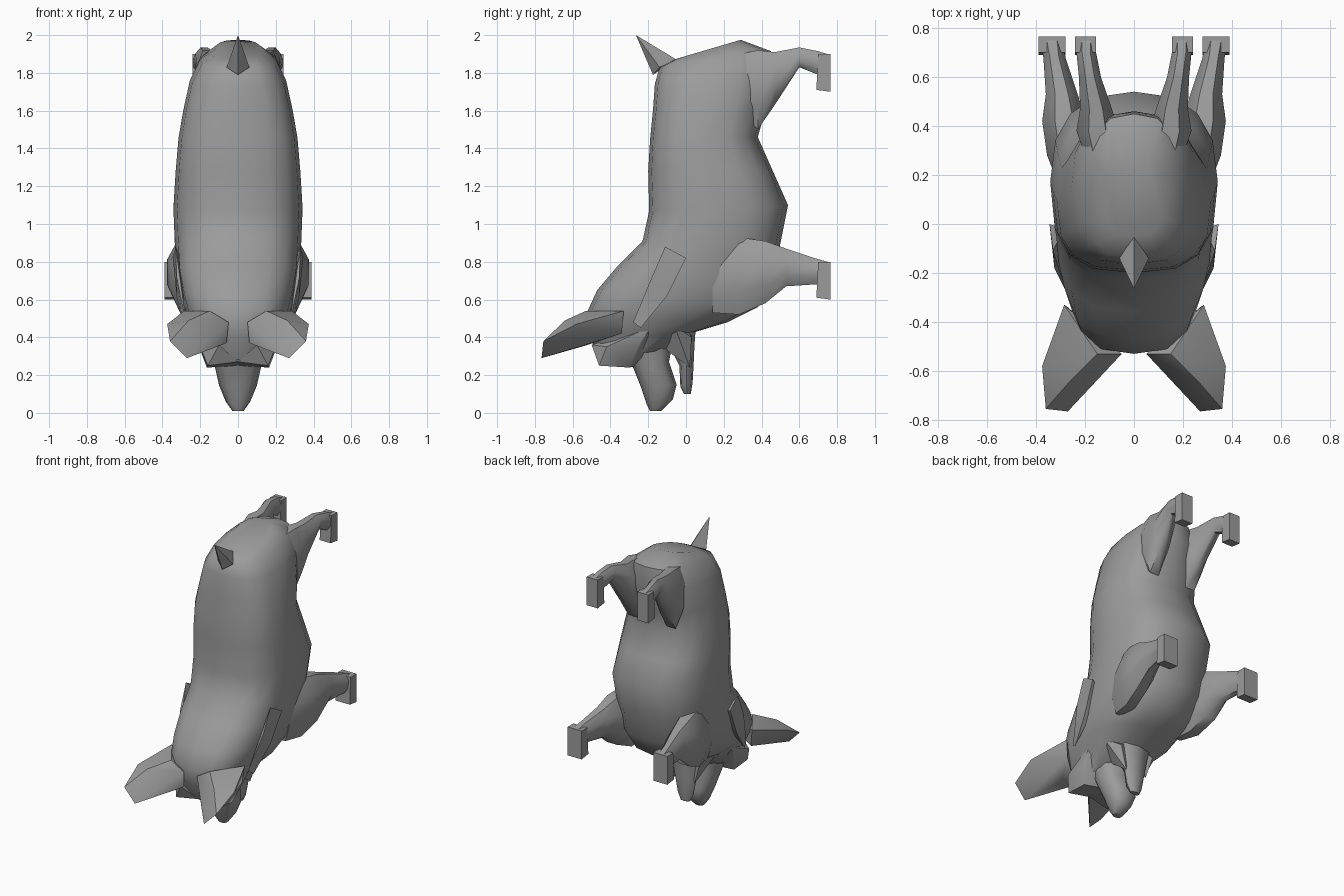
import bpy, bmesh, math

hide = bpy.data.materials.new("grey_hide")
hide.diffuse_color = (0.33, 0.33, 0.33, 1)


def finish(name, bm, angle=50):
    bmesh.ops.recalc_face_normals(bm, faces=bm.faces)
    me = bpy.data.meshes.new(name)
    bm.to_mesh(me)
    bm.free()
    me.materials.append(hide)
    ob = bpy.data.objects.new(name, me)
    bpy.context.collection.objects.link(ob)
    bpy.ops.object.select_all(action='DESELECT')
    bpy.context.view_layer.objects.active = ob
    ob.select_set(True)
    bpy.ops.object.shade_smooth_by_angle(angle=math.radians(angle))
    return ob


def skin(name, rings, angle=50):
    """Join rings of points into a capped tube."""
    bm = bmesh.new()
    vs = [[bm.verts.new(p) for p in r] for r in rings]
    n = len(vs[0])
    for a, b in zip(vs, vs[1:]):
        for i in range(n):
            j = (i + 1) % n
            bm.faces.new((a[i], a[j], b[j], b[i]))
    bm.faces.new(vs[0])
    bm.faces.new(vs[-1])
    return finish(name, bm, angle)


def trunk(name, sections, n=12, back=0.8, belly=0.8):
    """Sections: back y, back z, belly y, belly z, half width."""
    rings = []
    for yb, zb, yf, zf, hw in sections:
        ring = []
        for i in range(n):
            a = 2 * math.pi * i / n
            c, s = math.cos(a), math.sin(a)
            p = belly if c > 0 else back
            t = 0.5 + 0.5 * math.copysign(abs(c) ** p, c)
            x = hw * math.copysign(abs(s) ** p, s)
            ring.append((x, yb + (yf - yb) * t, zb + (zf - zb) * t))
        rings.append(ring)
    return skin(name, rings)


def limb(name, side, sections, n=8):
    """Sections: y, centre x, half width, top z, bottom z."""
    rings = []
    for y, cx, hw, zt, zb in sections:
        ring = []
        for i in range(n):
            a = 2 * math.pi * (i + 0.5) / n
            ring.append((side * (cx + hw * 1.08 * math.cos(a)), y,
                         (zt + zb) / 2 + (zt - zb) / 2 * 1.08 * math.sin(a)))
        rings.append(ring)
    return skin(name, rings)


def hull(name, pts, side=1, angle=45):
    bm = bmesh.new()
    for x, y, z in pts:
        bm.verts.new((side * x, y, z))
    bmesh.ops.convex_hull(bm, input=bm.verts)
    loose = [v for v in bm.verts if not v.link_faces]
    bmesh.ops.delete(bm, geom=loose, context='VERTS')
    return finish(name, bm, angle)


def hoof(name, side, x0, x1, z0, z1):
    pts = [(x, y, z) for x in (x0, x1) for y, z in
           ((0.69, z0 + 0.01), (0.765, z0), (0.765, z1), (0.70, z1))]
    hull(name, pts, side)


# Torso, shoulders and head, from the rump down to the face
trunk("body", [
    (-0.05, 1.875, 0.29, 1.975, 0.12),
    (-0.14, 1.83, 0.45, 1.915, 0.20),
    (-0.165, 1.74, 0.46, 1.78, 0.255),
    (-0.175, 1.60, 0.42, 1.60, 0.29),
    (-0.19, 1.45, 0.38, 1.46, 0.315),
    (-0.20, 1.28, 0.46, 1.28, 0.33),
    (-0.195, 1.07, 0.54, 1.10, 0.342),
    (-0.23, 0.91, 0.50, 0.90, 0.335),
    (-0.36, 0.78, 0.47, 0.70, 0.325),
    (-0.47, 0.65, 0.38, 0.56, 0.30),
    (-0.53, 0.52, 0.22, 0.48, 0.27),
    (-0.51, 0.40, 0.02, 0.42, 0.20),
    (-0.45, 0.28, -0.08, 0.34, 0.15),
], 16, 0.7, 0.8)

# Snout and open lower jaw
trunk("snout", [
    (-0.34, 0.36, -0.07, 0.38, 0.15),
    (-0.28, 0.24, -0.09, 0.27, 0.125),
    (-0.24, 0.14, -0.05, 0.15, 0.10),
    (-0.21, 0.05, -0.07, 0.07, 0.065),
    (-0.19, 0.01, -0.13, 0.01, 0.03),
], 12)
trunk("lower_jaw", [
    (-0.10, 0.42, 0.05, 0.43, 0.13),
    (-0.08, 0.34, 0.045, 0.36, 0.11),
    (-0.035, 0.25, 0.04, 0.25, 0.08),
    (-0.03, 0.14, 0.035, 0.16, 0.06),
    (-0.01, 0.10, 0.025, 0.10, 0.035),
], 8)

# Tail
hull("tail", [(0, -0.265, 2.0), (0.06, -0.14, 1.83), (-0.06, -0.14, 1.83),
              (0, -0.175, 1.79), (0, -0.05, 1.87)])

for side, tag in ((1, "right"), (-1, "left")):
    # Legs with downturned hooves
    limb("front_leg_" + tag, side, [
        (0.14, 0.25, 0.05, 0.86, 0.53), (0.28, 0.265, 0.09, 0.93, 0.52),
        (0.42, 0.285, 0.09, 0.91, 0.58), (0.53, 0.295, 0.065, 0.87, 0.67),
        (0.68, 0.325, 0.045, 0.82, 0.68), (0.75, 0.335, 0.05, 0.80, 0.67)])
    hoof("front_hoof_" + tag, side, 0.28, 0.39, 0.60, 0.80)
    limb("hind_leg_" + tag, side, [
        (0.28, 0.14, 0.06, 1.90, 1.60), (0.38, 0.15, 0.085, 1.92, 1.50),
        (0.47, 0.155, 0.065, 1.91, 1.63), (0.60, 0.18, 0.045, 1.935, 1.83),
        (0.70, 0.195, 0.04, 1.915, 1.79), (0.75, 0.195, 0.04, 1.90, 1.77)])
    hoof("hind_hoof_" + tag, side, 0.155, 0.24, 1.70, 1.90)
    # Large forward ears, rooted across the brow
    hull("ear_" + tag, [
        (0.05, -0.53, 0.48), (0.15, -0.53, 0.54), (0.375, -0.58, 0.47),
        (0.26, -0.64, 0.49), (0.36, -0.755, 0.38), (0.27, -0.765, 0.29),
        (0.17, -0.52, 0.36), (0.06, -0.52, 0.37), (0.285, -0.33, 0.54),
        (0.27, -0.34, 0.42)], side)
    # Pointed shoulder tuft lying against the side
    hull("shoulder_tuft_" + tag, [
        (0.33, -0.11, 0.88), (0.345, 0.0, 0.82), (0.325, -0.10, 0.62),
        (0.29, -0.24, 0.45), (0.275, -0.28, 0.48), (0.325, -0.18, 0.72),
        (0.28, -0.10, 0.62), (0.29, -0.02, 0.80)], side)
    # Cheek and jowl beside the mouth
    hull("cheek_" + tag, [
        (0.10, -0.50, 0.36), (0.20, -0.42, 0.35), (0.21, -0.25, 0.36),
        (0.16, -0.46, 0.25), (0.165, -0.30, 0.24), (0.10, -0.20, 0.32),
        (0.22, -0.18, 0.46), (0.0, -0.44, 0.27), (0.0, -0.26, 0.25)], side)
    hull("jowl_" + tag, [
        (0.12, -0.16, 0.47), (0.20, -0.06, 0.46), (0.13, 0.03, 0.40),
        (0.10, -0.10, 0.33), (0.08, 0.02, 0.24), (0.04, 0.0, 0.46)], side)
